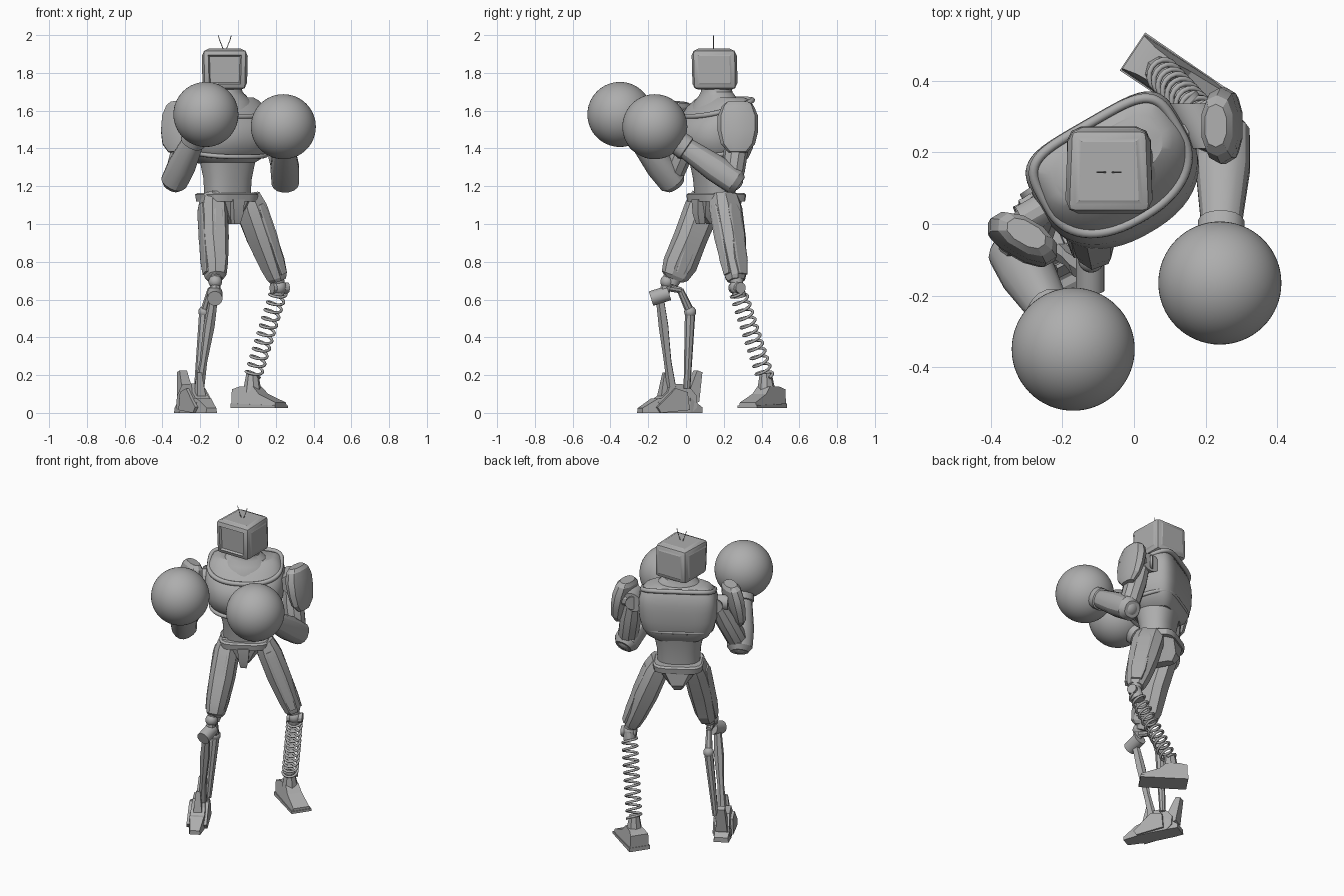
import bpy, bmesh, math
from mathutils import Vector

cube = bpy.data.objects.get("Cube")
if cube:
    bpy.data.objects.remove(cube)

grey = bpy.data.materials.new("plain grey")
grey.use_nodes = True
GREY = (0.42, 0.42, 0.42, 1)
grey.diffuse_color = GREY
grey.node_tree.nodes["Principled BSDF"].inputs["Base Color"].default_value = GREY


def finish(name, bm, angle=30):
    bmesh.ops.recalc_face_normals(bm, faces=bm.faces[:])
    me = bpy.data.meshes.new(name)
    bm.to_mesh(me)
    bm.free()
    me.materials.append(grey)
    me.shade_smooth()
    me.set_sharp_from_angle(angle=math.radians(angle))
    ob = bpy.data.objects.new(name, me)
    bpy.context.collection.objects.link(ob)
    return ob


def oval(n, power=2, back_power=None):
    """Unit superellipse outline, optionally squarer at the back."""
    pts = []
    for i in range(n):
        a = math.tau * (i + 0.5) / n
        c, s = math.cos(a), math.sin(a)
        p = back_power if back_power and s > 0 else power
        pts.append((math.copysign(abs(c) ** (2 / p), c), math.copysign(abs(s) ** (2 / p), s)))
    return pts


def loft(name, p0, p1, profile, n=8, turn=30, power=2, angle=30, back_power=None):
    """Skin rings (t, half width, front reach, back reach) along p0 to p1."""
    p0, p1 = Vector(p0), Vector(p1)
    d = (p1 - p0).normalized()
    a = math.radians(turn)
    back = Vector((-math.sin(a), math.cos(a), 0))
    back = (back - d * back.dot(d)).normalized()
    side = back.cross(d)
    bm = bmesh.new()
    rings = []
    for t, w, f, b in profile:
        c = p0.lerp(p1, t) + back * (b - f) / 2
        rings.append([bm.verts.new(c + side * w * x + back * (f + b) / 2 * y)
                      for x, y in oval(n, power, back_power)])
    for r, q in zip(rings, rings[1:]):
        for i in range(n):
            j = (i + 1) % n
            bm.faces.new((r[i], r[j], q[j], q[i]))
    bm.faces.new(rings[0])
    bm.faces.new(rings[-1])
    return finish(name, bm, angle)


def rod(name, p0, p1, r0, r1=None, n=12):
    r1 = r1 or r0
    return loft(name, p0, p1, [(0, r0, r0, r0), (1, r1, r1, r1)], n)


def ball(name, c, r, seg=48):
    bm = bmesh.new()
    bmesh.ops.create_uvsphere(bm, u_segments=seg, v_segments=seg // 2, radius=r)
    bmesh.ops.translate(bm, verts=bm.verts[:], vec=c)
    return finish(name, bm, 60)


def tube(name, pts, r, cyclic=False):
    cu = bpy.data.curves.new(name, "CURVE")
    cu.dimensions = "3D"
    cu.bevel_depth = r
    cu.bevel_resolution = 2
    cu.use_fill_caps = True
    sp = cu.splines.new("POLY")
    sp.points.add(len(pts) - 1)
    for p, q in zip(sp.points, pts):
        p.co = (*q, 1)
    sp.use_cyclic_u = cyclic
    cu.materials.append(grey)
    ob = bpy.data.objects.new(name, cu)
    bpy.context.collection.objects.link(ob)


def prism(name, centre, turn, outline):
    """Side outline (forward, height, half width) given thickness."""
    a = math.radians(turn)
    fwd = Vector((math.sin(a), -math.cos(a), 0))
    side = Vector((math.cos(a), math.sin(a), 0))
    base = Vector((*centre, 0))
    bm = bmesh.new()
    l, r = [[bm.verts.new(base + fwd * f + side * w * s + Vector((0, 0, z))) for f, z, w in outline]
            for s in (-1, 1)]
    bm.faces.new(l)
    bm.faces.new(r)
    for i in range(len(l)):
        j = (i + 1) % len(l)
        bm.faces.new((l[i], l[j], r[j], r[i]))
    return finish(name, bm, 20)


# Torso: everything is turned with the shoulders, heights are in the profile
C = Vector((-0.06, 0.16, 0))
A = math.radians(30)
U = Vector((math.cos(A), math.sin(A), 0))
V = Vector((-math.sin(A), math.cos(A), 0))
UP = Vector((0, 0, 1))


def body(name, profile, n=40, power=2.4, back_power=None):
    return loft(name, C, C + UP, profile, n, 30, power, 30, back_power)


body("chest", [(1.32, .14, .12, .1), (1.35, .185, .16, .125), (1.4, .215, .195, .14), (1.46, .23, .212, .15),
               (1.53, .234, .195, .152), (1.57, .232, .16, .15), (1.62, .22, .12, .142), (1.655, .195, .08, .125),
               (1.67, .165, .06, .1)], 48, 2.3, 4.5)
body("neck", [(1.55, .165, .145, .11), (1.6, .16, .135, .11), (1.65, .14, .105, .105), (1.68, .11, .085, .095),
              (1.7, .085, .08, .085), (1.75, .08, .075, .08)], power=2)
body("abdomen", [(1.14, .125, .1, .085), (1.24, .13, .11, .09), (1.34, .15, .13, .11)])
tube("collar", [C + U * .212 * x + V * (.15 * y - .013) + UP * (1.615 + .046 * y) for x, y in oval(64, 2.3, 4.5)],
     .014, True)
tube("rib_band", [C + U * .2 * x + V * (.157 * y - .025) + UP * (1.375 + .02 * y) for x, y in oval(64, 2.3, 4)],
     .012, True)

# Pelvis
body("belt", [(1.12, .145, .125, .125), (1.155, .15, .13, .13), (1.165, .14, .12, .12)], 16, 4)
body("pelvis", [(1.0, .03, .05, .09), (1.04, .055, .09, .12), (1.13, .12, .11, .12)], 8, 4)
body("front_guard", [(1.0, .025, .12, -.07), (1.05, .04, .135, -.08), (1.13, .05, .14, -.08)], 4, 2)

# Boxy screen head: sunken screen in front, raised panels elsewhere
bm = bmesh.new()
bmesh.ops.create_cube(bm, size=1)
for v in bm.verts:
    k = 0.95 if v.co.z < 0 else 1 - 0.08 * (v.co.y > 0)
    v.co = Vector((v.co.x * .235 * k - .07, v.co.y * .24 * k + .153, v.co.z * .21 + 1.818))
bmesh.ops.bevel(bm, geom=bm.edges[:], offset=.022, segments=2, profile=.5, affect="EDGES")
bm.normal_update()
panels = [f for f in bm.faces if f.calc_area() > .015 and f.normal.z > -.5]
screen = [f for f in panels if f.normal.y < -.8]
raised = [f for f in panels if f.normal.y >= -.8]
bmesh.ops.inset_individual(bm, faces=screen, thickness=.01, depth=.004)
bmesh.ops.inset_individual(bm, faces=screen, thickness=.01, depth=-.012)
bmesh.ops.inset_individual(bm, faces=raised, thickness=.016, depth=.006)
finish("head", bm, 25)
for s in (-1, 1):
    tube("antenna", [(-.07 + s * x, .145, z) for x, z in ((.006, 1.92), (.018, 1.95), (.028, 1.975), (.034, 1.997))],
         .002)

# Arms: shoulder, elbow, glove, pad centre, pad turn
arms = {"left": ((.18, .285, 1.54), (.25, .243, 1.235), (.24, -.165, 1.515), (.25, .275), 0),
        "right": ((-.25, .045, 1.54), (-.33, -.082, 1.24), (-.17, -.35, 1.58), (-.312, -.045), 60)}
for side, (sh, el, gl, pad, turn) in arms.items():
    sh, el, gl = Vector(sh), Vector(el), Vector(gl)
    rod(side + "_shoulder_pivot", sh - V * .085, sh + V * .06, .066, n=24)
    rod(side + "_shoulder_cap", sh + V * .055, sh + V * .07, .042, n=20)
    rod(side + "_shoulder_link", sh - U * .07, sh + U * .07, .045)
    # tilted plate: the top leans in over the joint, the lower rim stands off
    a = math.radians(turn)
    out = Vector((math.cos(a), math.sin(a), 0)) * (1 if side == "left" else -1)
    p = Vector((*pad, 0))
    loft(side + "_shoulder_pad", p + out * .028 + UP * 1.38, p - out * .022 + UP * 1.645,
         [(0, .022, .05, .05), (.16, .036, .09, .09), (.42, .045, .107, .107), (.72, .05, .107, .107),
          (.92, .046, .085, .085), (1, .032, .06, .06)], 10, turn, 2.4, 20)
    loft(side + "_upper_arm", sh, el, [(0, .05, .05, .05), (.4, .065, .065, .065), (.85, .062, .062, .062),
                                       (1, .05, .05, .05)], 10, turn)
    ball(side + "_elbow", el, .06, 24)
    d = (gl - el).normalized()
    wrist = gl - d * .15
    loft(side + "_forearm", el - d * .05, wrist,
         [(0, .052, .05, .05), (.08, .074, .07, .07), (.4, .077, .073, .073), (.86, .058, .058, .058),
          (.87, .066, .066, .066), (1, .066, .066, .066)], 16, turn, 2.3, 25)
    ball(side + "_glove", gl, .172, 64)

# Thighs with long raised panels
thighs = {"left": ((.05, .195, 1.15), (.21, .268, .7), 45, .068),
          "right": ((-.135, .105, 1.15), (-.12, -.062, .705), 20, .092)}
for side, (hip, knee, turn, flare) in thighs.items():
    hip, knee = Vector(hip), Vector(knee)
    loft(side + "_thigh", hip, knee,
         [(0, .055, .075, .095), (.15, .072, .088, .1), (.5, .074, .085, .09), (.82, .062, flare, flare),
          (.96, .052, flare * .85, flare * .75), (1, .04, .05, .045)], 8, turn, 2.6, 15)
    a = math.radians(turn)
    fwd = Vector((math.sin(a), -math.cos(a), 0))
    out = Vector((math.cos(a), math.sin(a), 0)) * (1 if side == "left" else -1)
    for label, off, w, dep in (("front", fwd * .078, .028, .014), ("outer", out * .066, .014, .045),
                               ("inner", out * -.06, .014, .035)):
        loft(f"{side}_thigh_{label}_panel", hip + off, knee + off * .78,
             [(.1, w * .6, dep * .6, dep * .6), (.18, w, dep, dep), (.75, w, dep, dep), (.92, w * .7, dep * .7, dep * .7)],
             8, turn, 5, 15)
    rod(side + "_knee_collar", knee.lerp(hip, .04), knee.lerp(hip, -.06), .042, .03)

# Left spring leg
top, low = Vector((.215, .275, .64)), Vector((.078, .42, .19))
ball("left_knee_ball", (.217, .27, .665), .04, 24)
rod("left_knee_pin", (.18, .25, .662), (.262, .29, .662), .03)
rod("spring_seat", top + Vector((0, 0, .02)), top.lerp(low, .06), .036)
axis = (low - top).normalized()
s1 = axis.cross(V).normalized()
s2 = axis.cross(s1)
turns, steps = 11, 16
coil = []
for i in range(turns * steps + 1):
    a = math.tau * i / steps
    coil.append(top.lerp(low, i / (turns * steps)) + (s1 * math.cos(a) + s2 * math.sin(a)) * .043)
tube("spring", coil, .0075)
rod("left_ankle", low + Vector((-.002, .002, .02)), (.075, .425, .11), .032, .05, 8)
prism("left_foot", (.11, .405), 56, [(-.135, .025, .06), (.14, .025, .06), (.14, .055, .05), (.03, .1, .045),
                                     (-.01, .14, .04), (-.09, .14, .045), (-.135, .125, .055)])
prism("left_sole", (.11, .405), 56, [(-.138, .025, .064), (.144, .025, .062), (.144, .04, .062), (-.138, .05, .064)])

# Right strut leg
rod("right_knee_link", (-.12, -.085, .74), (-.12, -.125, .6), .03, .026, 8)
ball("right_knee_ball", (-.12, -.1, .695), .036, 24)
rod("right_knee_barrel", (-.122, -.185, .605), (-.122, -.09, .635), .04, n=16)
front = [Vector(p) for p in ((-.13, -.14, .6), (-.205, -.08, .13))]
loft("front_shin", *front, [(0, .022, .02, .025), (.3, .028, .024, .03), (.7, .018, .02, .022),
                            (1, .026, .022, .03)], 6, 20, 3, 20)
rear = [Vector(p) for p in ((-.12, -.09, .66), (-.145, -.03, .65), (-.178, .022, .535), (-.215, .005, .13))]
for i, (a, b) in enumerate(zip(rear, rear[1:])):
    rod(f"rear_shin_{i + 1}", a, b, (.018, .018, .028)[i], (.018, .024, .018)[i], 8)
ball("rear_shin_joint", rear[2], .032, 16)
RF = (-.224, -.079)
prism("right_foot", RF, 27, [(-.13, .03, .05), (-.1, .0, .05), (.06, .0, .052), (.1, .06, .042), (.04, .11, .042),
                             (.02, .155, .035), (-.08, .15, .04), (-.13, .09, .045)])
prism("right_toe_cap", RF, 27, [(.05, .0, .054), (.185, .0, .033), (.185, .025, .028), (.1, .075, .042), (.05, .08, .046)])
prism("heel_fin", RF, 27, [(-.1, .04, .035), (-.15, .06, .035), (-.175, .215, .022), (-.145, .225, .022), (-.1, .13, .03)])
prism("heel_pad", RF, 27, [(-.09, .0, .052), (-.165, .0, .045), (-.165, .03, .04), (-.09, .08, .05)])
prism("instep_fin", RF, 27, [(.03, .1, .025), (.07, .09, .025), (.045, .215, .012), (.035, .215, .012)])
for s in (-1, 1):
    a = math.radians(27)
    c = (RF[0] + s * .048 * math.cos(a), RF[1] + s * .048 * math.sin(a))
    prism("foot_side_plate", c, 27, [(-.08, .015, .014), (.09, .0, .014), (.11, .03, .012), (.0, .13, .01), (-.07, .11, .01)])
